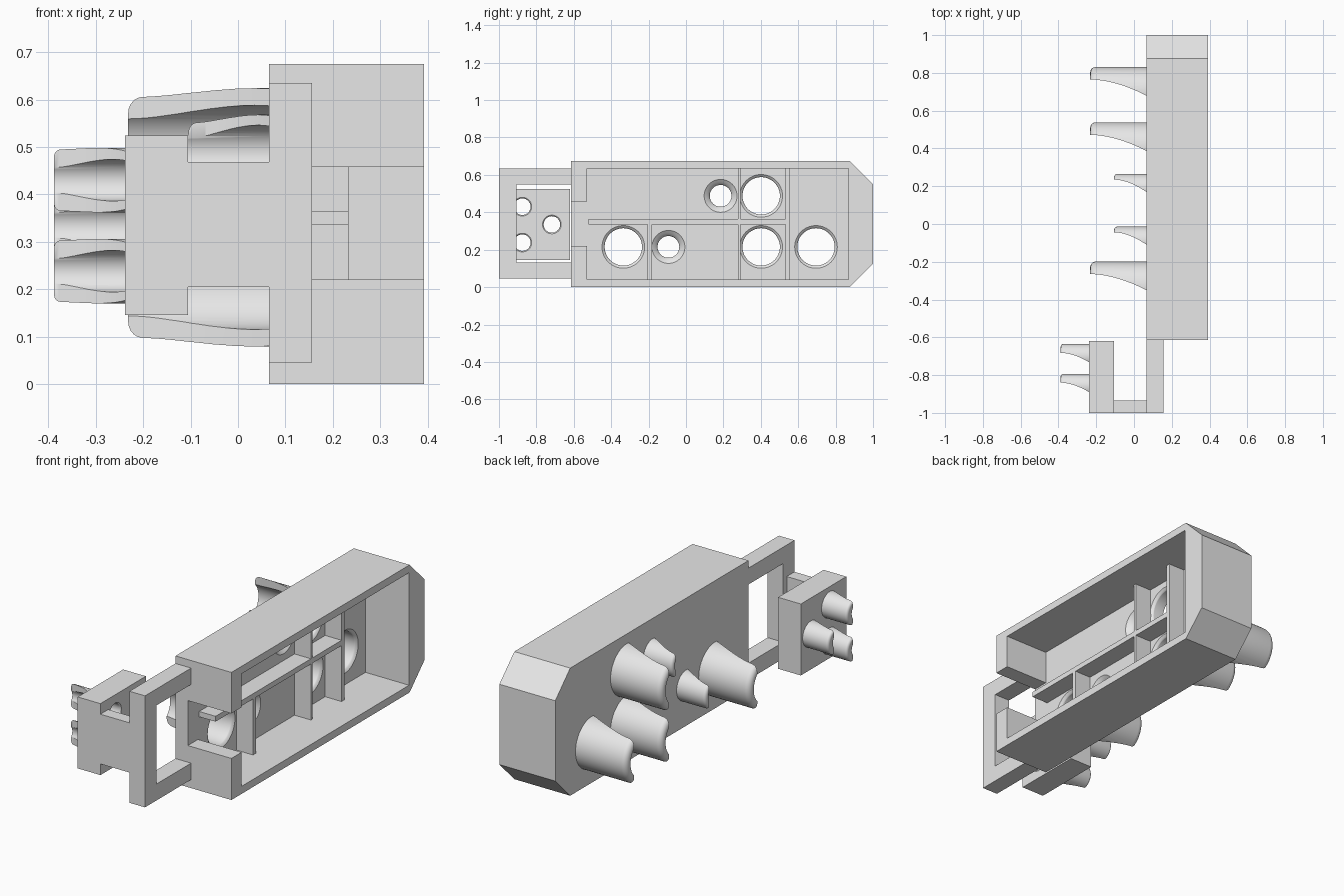
import bpy, bmesh, math

if "Cube" in bpy.data.objects:
    bpy.data.objects.remove(bpy.data.objects["Cube"])

GREY = bpy.data.materials.new("plain grey")
GREY.diffuse_color = (0.8, 0.8, 0.8, 1)
GREY.use_nodes = True
GREY.node_tree.nodes["Principled BSDF"].inputs["Base Color"].default_value = (0.8, 0.8, 0.8, 1)


def finish(name, bm):
    bmesh.ops.recalc_face_normals(bm, faces=bm.faces)
    mesh = bpy.data.meshes.new(name)
    bm.to_mesh(mesh)
    bm.free()
    mesh.materials.append(GREY)
    obj = bpy.data.objects.new(name, mesh)
    bpy.context.collection.objects.link(obj)
    return obj


def prism(name, outline, axis, lo, hi):
    """Extrude an outline: (y, z) points along x, or (x, y) points along z."""
    bm = bmesh.new()
    place = (lambda p, d: (d, *p)) if axis == "x" else (lambda p, d: (*p, d))
    face = bm.faces.new([bm.verts.new(place(p, lo)) for p in outline])
    moved = bmesh.ops.extrude_face_region(bm, geom=[face])["geom"]
    step = place((0, 0), hi - lo)
    bmesh.ops.translate(bm, vec=step, verts=[v for v in moved if isinstance(v, bmesh.types.BMVert)])
    return finish(name, bm)


def box(name, x, y, z):
    return prism(name, [(y[0], z[0]), (y[1], z[0]), (y[1], z[1]), (y[0], z[1])], "x", *x)


def lathe(name, profile, cy, cz, sides=48):
    """Solid of revolution about an x-directed axis, from (x, radius) points."""
    bm = bmesh.new()
    rings = []
    for x, r in profile:
        turn = [2 * math.pi * i / sides for i in range(sides)]
        rings.append([bm.verts.new((x, cy + r * math.cos(a), cz + r * math.sin(a))) for a in turn])
    for a, b in zip(rings, rings[1:]):
        for i in range(sides):
            j = (i + 1) % sides
            bm.faces.new((a[i], a[j], b[j], b[i]))
    bm.faces.new(rings[0])
    bm.faces.new(rings[-1])
    return finish(name, bm)


def cut(obj, cutters):
    """Subtract the cutters and bake the result."""
    for c in cutters:
        c.hide_render = True
        mod = obj.modifiers.new("cut", "BOOLEAN")
        mod.operation = "DIFFERENCE"
        mod.solver = "EXACT"
        mod.object = c
    graph = bpy.context.evaluated_depsgraph_get()
    graph.update()
    mesh = bpy.data.meshes.new_from_object(obj.evaluated_get(graph))
    obj.modifiers.clear()
    obj.data = mesh


def smooth(obj):
    bpy.ops.object.select_all(action="DESELECT")
    obj.select_set(True)
    bpy.context.view_layer.objects.active = obj
    bpy.ops.object.shade_smooth_by_angle(angle=math.radians(35))


def bore_cutter(cy, cz, r, flare, inner, tip):
    """Bore that widens with a rounded lip at the inner face."""
    lip = []
    for i in range(7):
        a = math.pi / 2 * i / 6
        lip.append((inner - flare * math.cos(a), r + flare * (1 - math.sin(a))))
    lip = [(inner - flare * math.sin(math.pi / 2 * i / 6),
            r + flare * (1 - math.sin(math.pi / 2 * i / 6)) ** 1.5) for i in range(7)]
    return lathe("bore_cutter", [(inner + 0.03, r + flare)] + lip + [(tip - 0.05, r)], cy, cz)


def spout(name, cy, cz, r, base, tip, high, bore, shift=0):
    """Half-open tube with a rounded tip and a curved scoop on its front side."""
    rim = (r - 0.005) * 0.22
    profile = [(base + 0.02, r), (base, r)]
    for i in range(6):
        a = math.pi / 2 * i / 5
        profile.append((tip + rim * (1 - math.sin(a)), r - rim * (1 - math.cos(a))))
    tube = lathe(name, profile, cy + shift, cz)
    steps = 14
    curve = []
    for i in range(steps + 1):
        t = i / steps
        curve.append((tip + (base - tip) * t, cy + high - (high + 0.015) * t ** 1.8))
    low = cy - 2 * r
    outline = [(tip - 0.05, low), (tip - 0.05, cy + high)] + curve + [(base, low)]
    scoop = prism("scoop_cutter", outline, "z", cz - 0.25, cz + 0.25)
    cut(tube, [bore, scoop])
    smooth(tube)
    bpy.data.objects.remove(scoop)


def spout_group(plate, label, places, r, bore_r, flare, inner, base, tip, high, shift=0):
    bores = []
    for n, (cy, cz) in enumerate(places, 1):
        bore = bore_cutter(cy, cz, bore_r, flare, inner, tip)
        spout(f"{label}_{n}", cy, cz, r, base, tip, high, bore, shift)
        bores.append(bore)
    cut(plate, bores)
    for b in bores:
        bpy.data.objects.remove(b)


BACK, FLOOR, RIM = 0.065, 0.137, 0.392
LOW, MID, HIGH = 0.215, 0.35, 0.488

# Tray: chamfered body with a pocket and a notch in the front wall
tray = prism("tray", [(-0.615, 0), (0.875, 0), (1, 0.125), (1, 0.55), (0.875, 0.675), (-0.615, 0.675)],
             "x", BACK, RIM)
pocket = prism("pocket_cutter", [(-0.53, 0.04), (0.87, 0.04), (0.87, 0.635), (-0.53, 0.635),
                                 (-0.53, 0.458), (-0.7, 0.458), (-0.7, 0.22), (-0.53, 0.22)],
               "x", FLOOR, 0.5)
cut(tray, [pocket])
bpy.data.objects.remove(pocket)

# Spouts on the tray's back
spout_group(tray, "large_spout", [(-0.335, LOW), (0.402, LOW), (0.695, LOW), (0.402, HIGH)],
            0.136, 0.1, 0.014, FLOOR, BACK, -0.232, 0.07)
spout_group(tray, "small_spout", [(-0.094, LOW), (0.185, HIGH)],
            0.08, 0.058, 0.03, FLOOR, BACK, -0.105, 0.05)
smooth(tray)

# Ribs inside the tray
RIB = (FLOOR - 0.01, 0.233)
box("long_rib", RIB, (-0.52, 0.535), (0.336, 0.364))
box("end_rib", RIB, (0.533, 0.556), (0.035, 0.64))
box("front_rib", RIB, (-0.207, -0.182), (0.035, MID))
box("middle_rib", RIB, (0.277, 0.292), (0.035, 0.64))

# Coupling frame ahead of the tray
prism("coupling_frame", [(-0.61, 0.045), (-1, 0.045), (-1, 0.635), (-0.61, 0.635),
                         (-0.61, 0.548), (-0.905, 0.548), (-0.905, 0.132), (-0.61, 0.132)],
      "x", BACK, 0.156)
box("bridge", (-0.11, BACK + 0.005), (-1, -0.935), (0.205, 0.468))

# Side block with its three little spouts
block = box("side_block", (-0.238, -0.105), (-1, -0.62), (0.146, 0.524))
spout_group(block, "block_spout", [(-0.875, 0.43), (-0.875, 0.238), (-0.717, 0.335)],
            0.068, 0.044, 0.006, -0.105, -0.238, -0.388, 0.035, 0.014)
smooth(block)
